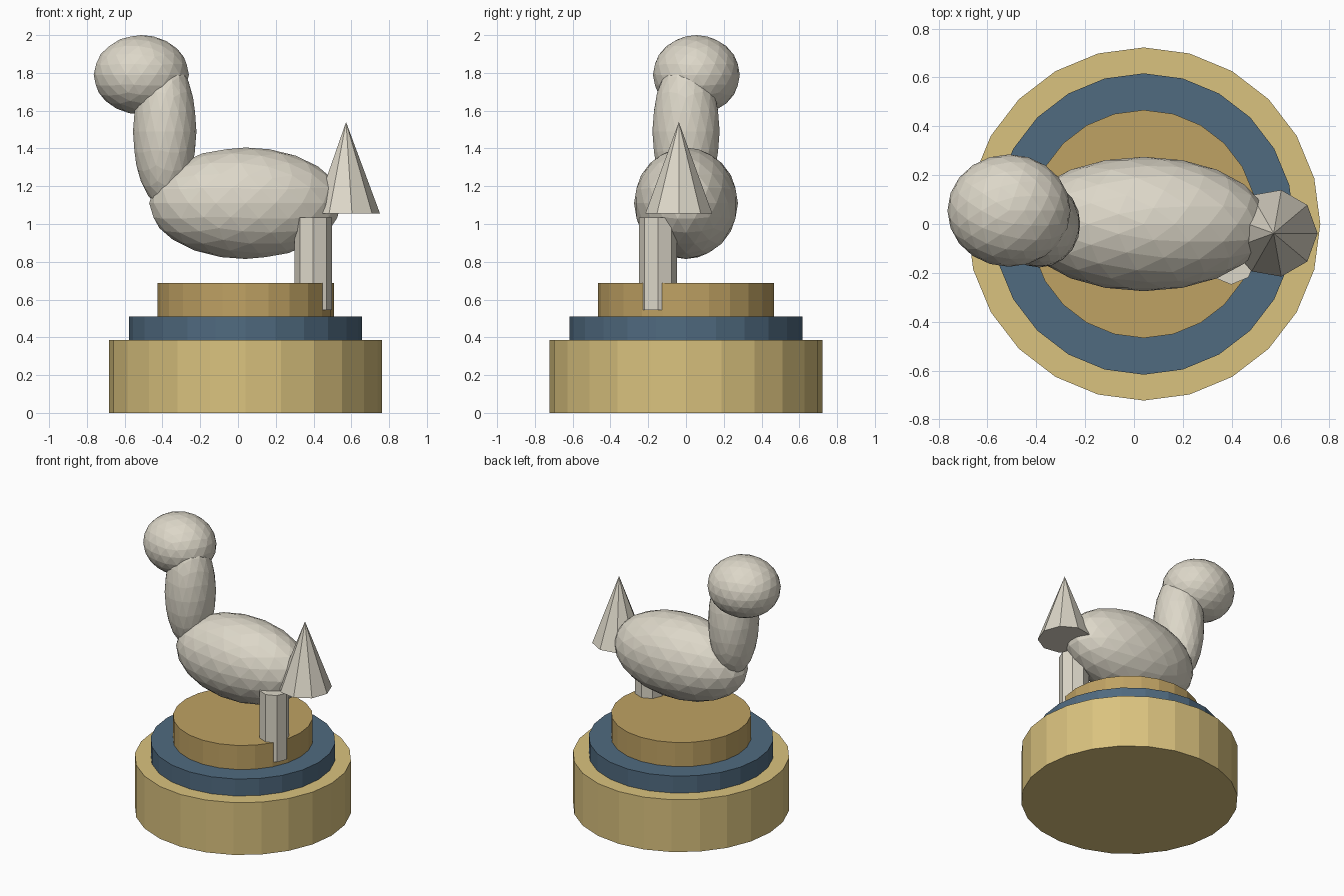
import bpy
import bmesh
from math import radians
from mathutils import Matrix, Vector

cube = bpy.data.objects.get("Cube")
if cube:
    bpy.data.objects.remove(cube, do_unlink=True)


def material(name, rgb):
    mat = bpy.data.materials.new(name)
    mat.use_nodes = True
    colour = (*rgb, 1.0)
    mat.diffuse_color = colour
    bsdf = next(n for n in mat.node_tree.nodes if n.type == "BSDF_PRINCIPLED")
    bsdf.inputs["Base Color"].default_value = colour
    return mat


def add_object(name, bm, mat):
    mesh = bpy.data.meshes.new(name)
    bm.to_mesh(mesh)
    bm.free()
    mesh.materials.append(mat)
    obj = bpy.data.objects.new(name, mesh)
    bpy.context.collection.objects.link(obj)
    return obj


def prism(name, mat, x, y, bottom, top, radius, sides, tip=None, turn=0):
    """Upright cylinder, or a cone when a tip radius is given."""
    bm = bmesh.new()
    bmesh.ops.create_cone(
        bm, cap_ends=True, segments=sides, radius1=radius,
        radius2=radius if tip is None else tip, depth=top - bottom,
        matrix=Matrix.Rotation(radians(turn), 4, "Z"))
    bmesh.ops.remove_doubles(bm, verts=bm.verts, dist=0.0001)
    obj = add_object(name, bm, mat)
    obj.location = (x, y, (bottom + top) / 2)
    return obj


def blob(name, mat, centre, radii):
    """Faceted ellipsoid."""
    bm = bmesh.new()
    bmesh.ops.create_icosphere(bm, subdivisions=3, radius=1)
    bmesh.ops.scale(bm, vec=Vector(radii), verts=bm.verts)
    obj = add_object(name, bm, mat)
    obj.location = centre
    return obj


stone = material("pale_stone", (0.72, 0.68, 0.58))
gold = material("light_gold", (0.70, 0.54, 0.21))
blue = material("slate_blue", (0.08, 0.145, 0.215))
bronze = material("dark_gold", (0.52, 0.36, 0.125))

# Three stacked round tiers
mid = 0.04
prism("base_tier", gold, mid, 0, 0, 0.385, 0.723, 24)
prism("middle_tier", blue, mid, 0, 0.385, 0.51, 0.617, 24)
prism("top_tier", bronze, mid, 0, 0.51, 0.687, 0.467, 24)

# Faceted figure: body, neck and head
blob("body", stone, (mid, 0, 1.11), (0.51, 0.275, 0.295))
blob("neck", stone, (-0.388, 0, 1.49), (0.168, 0.178, 0.40))
blob("head", stone, (-0.512, 0.055, 1.79), (0.252, 0.23, 0.21))

# Pointed tail and supporting leg
prism("tail", stone, 0.572, -0.038, 1.055, 1.54, 0.18, 9, tip=0, turn=-90)
prism("leg", stone, 0.398, -0.148, 0.545, 1.035, 0.1, 8)
